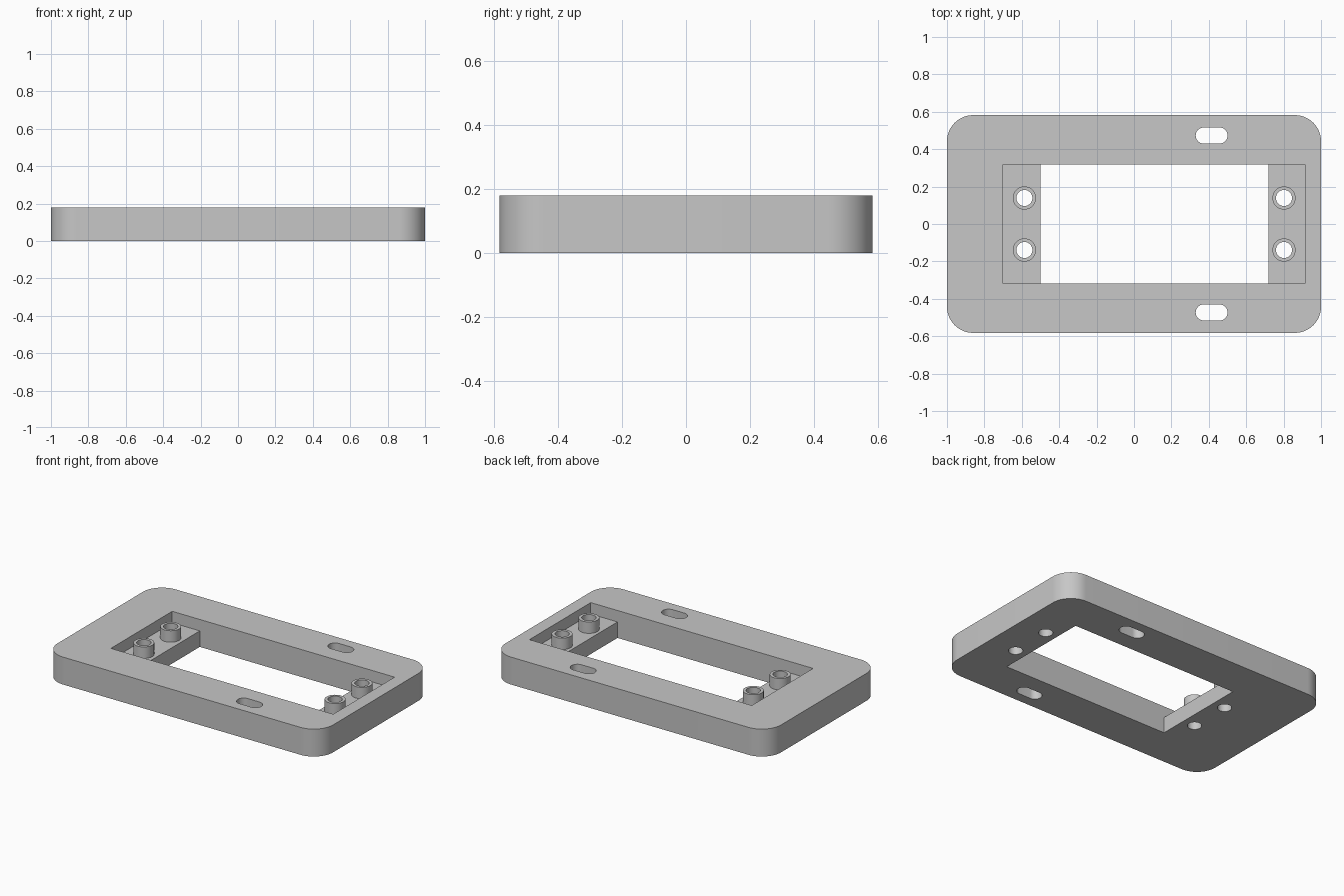
import bpy, bmesh
from math import sin, cos, pi

cube = bpy.data.objects.get("Cube")
if cube:
    bpy.data.objects.remove(cube, do_unlink=True)

HEIGHT = 0.18
LEDGE = 0.105
HALF_DEPTH = 0.582
WINDOW_Y = 0.318
OVER = 0.05  # cutter overshoot

grey = bpy.data.materials.new("light grey")
grey.use_nodes = True
colour = (0.57, 0.57, 0.57, 1)
grey.diffuse_color = colour
grey.node_tree.nodes["Principled BSDF"].inputs["Base Color"].default_value = colour


def prism(name, x0, x1, y0, y1, z0, z1, radius=0, steps=10):
    """Upright block with rounded vertical corners."""
    bm = bmesh.new()
    points = []
    corners = [(x1, y1, -1, -1), (x0, y1, 1, -1), (x0, y0, 1, 1), (x1, y0, -1, 1)]
    for i, (x, y, sx, sy) in enumerate(corners):
        for k in range(steps + 1 if radius else 1):
            a = (i + k / steps) * pi / 2
            points.append((x + radius * (sx + cos(a)), y + radius * (sy + sin(a)), z0))
    verts = [bm.verts.new(p) for p in points]
    bmesh.ops.remove_doubles(bm, verts=verts, dist=1e-5)
    face = bm.faces.new([v for v in verts if v.is_valid])
    extruded = bmesh.ops.extrude_face_region(bm, geom=[face])["geom"]
    bmesh.ops.translate(bm, vec=(0, 0, z1 - z0),
                        verts=[g for g in extruded if isinstance(g, bmesh.types.BMVert)])
    bmesh.ops.recalc_face_normals(bm, faces=bm.faces)
    mesh = bpy.data.meshes.new(name)
    bm.to_mesh(mesh)
    bm.free()
    mesh.materials.append(grey)
    obj = bpy.data.objects.new(name, mesh)
    bpy.context.collection.objects.link(obj)
    return obj


def cylinder(name, x, y, r, z0, z1):
    return prism(name, x - r, x + r, y - r, y + r, z0, z1, r)


# Rounded frame
frame = prism("mounting_frame", -1, 1, -HALF_DEPTH, HALF_DEPTH, 0, HEIGHT, 0.14, 16)
helpers = []


def combine(tool, operation):
    tool.hide_render = True
    mod = frame.modifiers.new(tool.name, 'BOOLEAN')
    mod.object, mod.operation, mod.solver = tool, operation, 'EXACT'
    helpers.append(tool)


# Stepped recess and open window, leaving a ledge at each end
combine(prism("recess_cutter", -0.70, 0.914, -WINDOW_Y, WINDOW_Y, LEDGE, HEIGHT + OVER), 'DIFFERENCE')
combine(prism("window_cutter", -0.50, 0.72, -WINDOW_Y, WINDOW_Y, -OVER, HEIGHT + OVER), 'DIFFERENCE')

for side in (-1, 1):
    # Mounting slots
    y = side * 0.473
    combine(prism("slot_cutter", 0.33, 0.50, y - 0.043, y + 0.043, -OVER, HEIGHT + OVER, 0.043), 'DIFFERENCE')
    # Hollow screw posts on the ledges
    for x in (-0.586, 0.802):
        combine(cylinder("screw_post", x, side * 0.139, 0.062, LEDGE - 0.02, HEIGHT), 'UNION')
        combine(cylinder("screw_hole_cutter", x, side * 0.139, 0.043, -OVER, HEIGHT + OVER), 'DIFFERENCE')

# Bake the cuts and drop the helpers
bpy.context.view_layer.update()
evaluated = frame.evaluated_get(bpy.context.evaluated_depsgraph_get())
baked = bpy.data.meshes.new_from_object(evaluated)
frame.modifiers.clear()
frame.data = baked
baked.materials.clear()
baked.materials.append(grey)
baked.polygons.foreach_set("material_index", [0] * len(baked.polygons))
for tool in helpers:
    bpy.data.objects.remove(tool, do_unlink=True)

bpy.ops.object.select_all(action='DESELECT')
frame.select_set(True)
bpy.context.view_layer.objects.active = frame
bpy.ops.object.shade_smooth_by_angle(angle=pi / 6)
